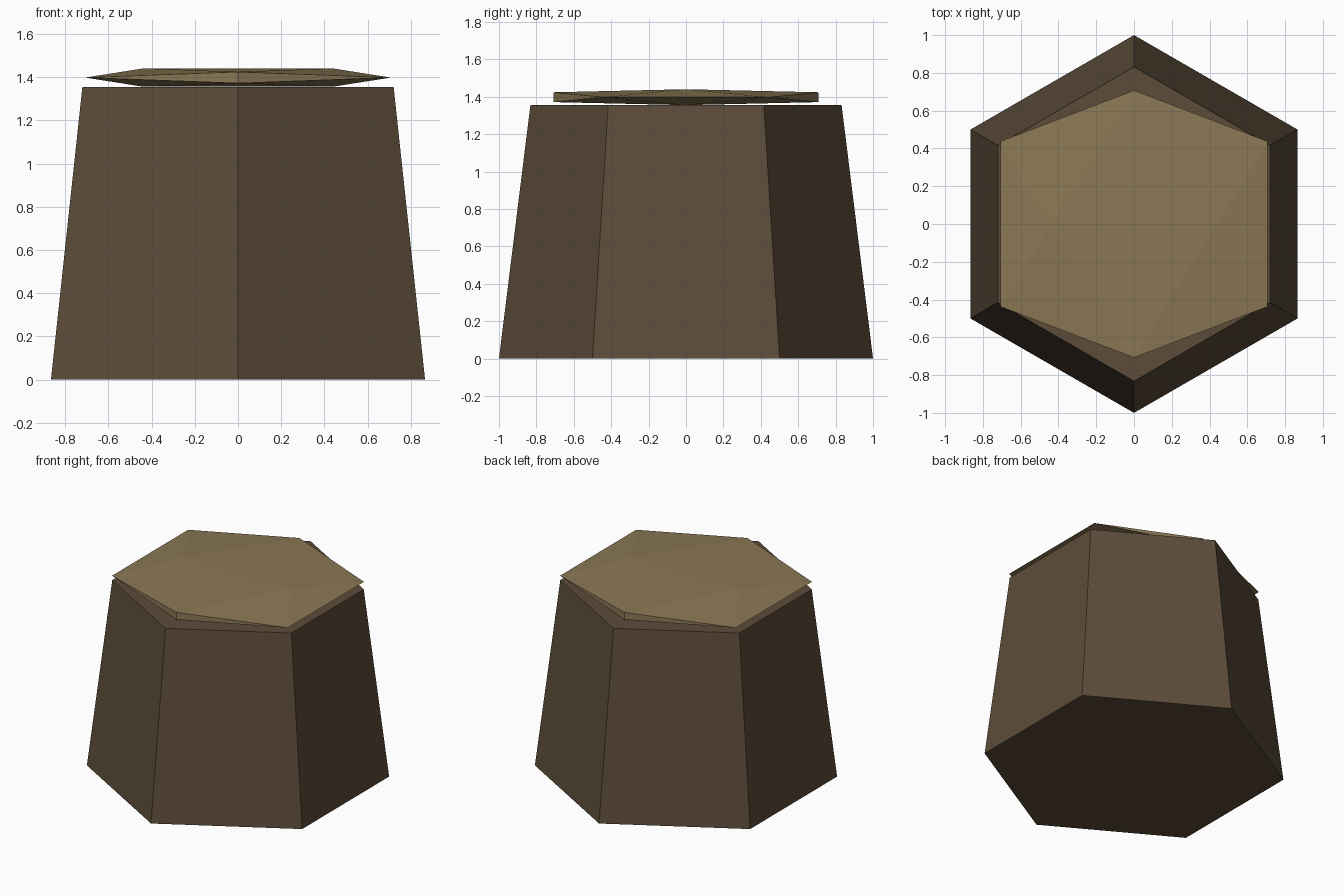
import bpy, bmesh
from mathutils import Vector

if "Cube" in bpy.data.objects:
    bpy.data.objects.remove(bpy.data.objects["Cube"])


def linear(r, g, b):
    f = lambda c: c / 12.92 if c <= 0.04045 else ((c + 0.055) / 1.055) ** 2.4
    return (f(r / 255), f(g / 255), f(b / 255), 1.0)


def material(name, rgb):
    m = bpy.data.materials.new(name)
    m.diffuse_color = linear(*rgb)
    m.use_nodes = True
    m.node_tree.nodes["Principled BSDF"].inputs["Base Color"].default_value = m.diffuse_color
    return m


def add_object(name, bm, mat):
    bmesh.ops.recalc_face_normals(bm, faces=bm.faces)
    mesh = bpy.data.meshes.new(name)
    bm.to_mesh(mesh)
    bm.free()
    mesh.materials.append(mat)
    obj = bpy.data.objects.new(name, mesh)
    bpy.context.collection.objects.link(obj)
    return obj


bark = material("dark bark brown", (92, 76, 57))
wood = material("cut wood tan", (139, 120, 85))

HEIGHT, TOP_R = 1.355, 0.832

# Tapered six-sided trunk, corners on the y axis
bm = bmesh.new()
bmesh.ops.create_cone(bm, cap_ends=True, segments=6, radius1=1.0,
                      radius2=TOP_R, depth=HEIGHT)
bmesh.ops.translate(bm, verts=bm.verts, vec=(0, 0, HEIGHT / 2))
add_object("stump_trunk", bm, bark)

# Flattened icosahedron as the cut wood top: three crossed golden rectangles
bm = bmesh.new()
short, long, squash = 0.4374, 0.7077, 0.06
for s in (-short, short):
    for l in (-long, long):
        for co in ((s, 0, l), (l, s, 0), (0, l, s)):
            bm.verts.new(Vector(co))
bmesh.ops.convex_hull(bm, input=bm.verts)
bmesh.ops.scale(bm, verts=bm.verts, vec=(1, 1, squash))
bmesh.ops.translate(bm, verts=bm.verts, vec=(0, 0, 1.398))
add_object("cut_top", bm, wood)
